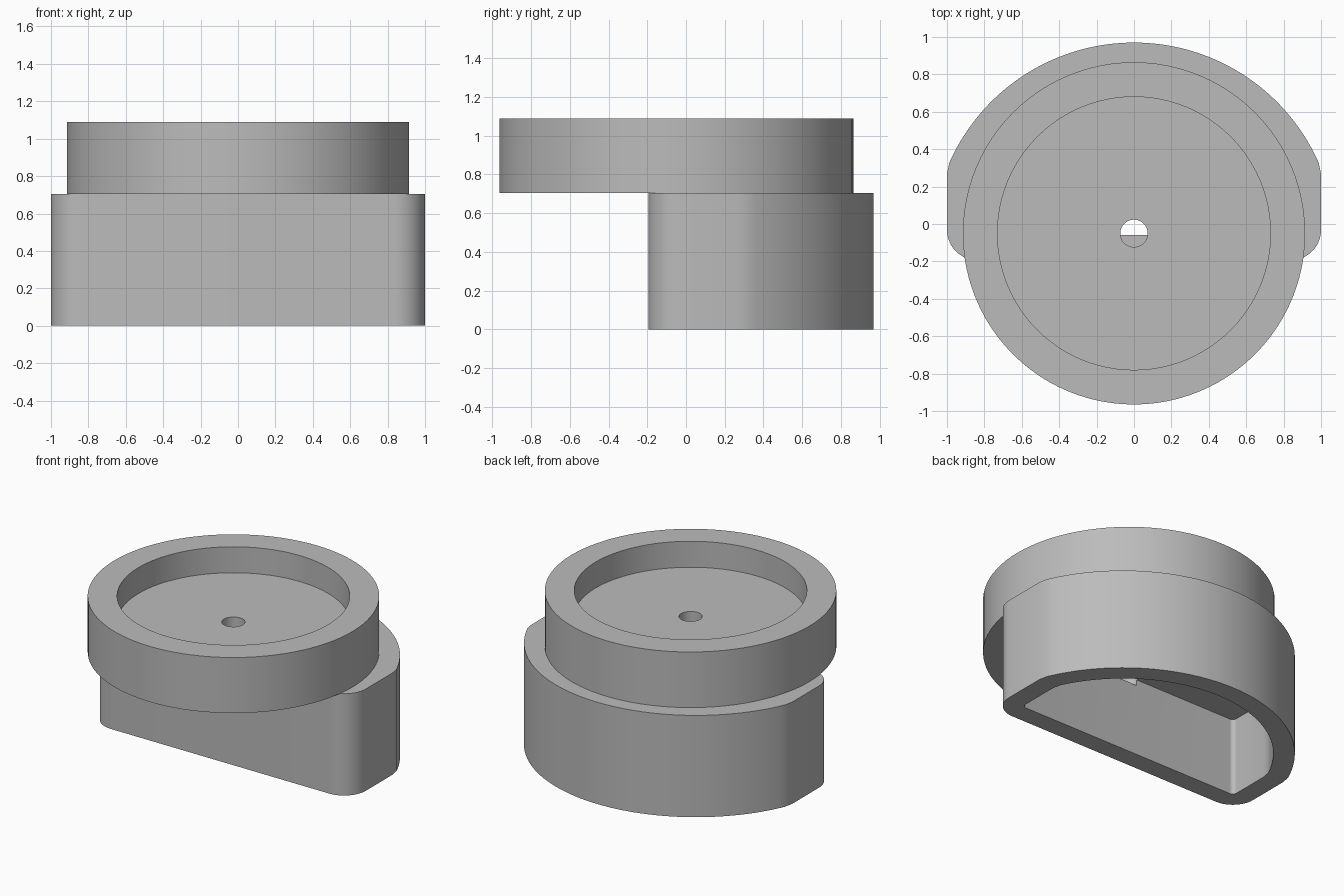
import bpy, bmesh, math

if "Cube" in bpy.data.objects:
    bpy.data.objects.remove(bpy.data.objects["Cube"])

grey = bpy.data.materials.new("plain grey")
grey.diffuse_color = (0.5, 0.5, 0.5, 1)
grey.use_nodes = True
grey.node_tree.nodes["Principled BSDF"].inputs["Base Color"].default_value = grey.diffuse_color
DISC_Y = -0.05      # centre line of the round tray and its hole
WALL = 0.135        # thickness of the housing wall


def make_object(name, bm):
    bmesh.ops.recalc_face_normals(bm, faces=bm.faces[:])
    mesh = bpy.data.meshes.new(name)
    bm.to_mesh(mesh)
    bm.free()
    mesh.materials.append(grey)
    obj = bpy.data.objects.new(name, mesh)
    bpy.context.collection.objects.link(obj)
    return obj


def prism(name, outline, z0, z1):
    bm = bmesh.new()
    face = bm.faces.new([bm.verts.new((x, y, z0)) for x, y in outline])
    top = bmesh.ops.extrude_face_region(bm, geom=[face])["geom"]
    verts = [v for v in top if isinstance(v, bmesh.types.BMVert)]
    bmesh.ops.translate(bm, verts=verts, vec=(0, 0, z1 - z0))
    return make_object(name, bm)


def lathe(name, profile, y, steps=96):
    """Spin a closed (radius, z) profile about a vertical axis."""
    bm = bmesh.new()
    rings = []
    for i in range(steps):
        a = 2 * math.pi * i / steps
        rings.append([bm.verts.new((r * math.cos(a), y + r * math.sin(a), z))
                      for r, z in profile])
    n = len(profile)
    for i in range(steps):
        a, b = rings[i], rings[(i + 1) % steps]
        for j in range(n):
            k = (j + 1) % n
            bm.faces.new((a[j], b[j], b[k], a[k]))
    return make_object(name, bm)


def d_outline(inset):
    """Half-round outline: straight front, rounded corners, bowed back."""
    half, front, fillet = 1 - inset, -0.195 + inset, 0.165 - inset
    radius, cy = 1.08 - inset, -0.11
    right = []
    for i in range(13):                       # front corner
        a = math.radians(-90 + 90 * i / 12)
        right.append((half - fillet + fillet * math.cos(a),
                      front + fillet + fillet * math.sin(a)))
    start = math.acos(half / radius)
    right.append((half, cy + radius * math.sin(start) - 0.03))
    start += 0.03
    for i in range(37):                       # back bow up to the middle
        a = start + (math.pi / 2 - start) * i / 36
        right.append((radius * math.cos(a), cy + radius * math.sin(a)))
    right[-1] = (0, cy + radius)
    return right + [(-x, y) for x, y in reversed(right[:-1])]


def cut(target, cutter):
    mod = target.modifiers.new("cut", "BOOLEAN")
    mod.operation, mod.solver, mod.object = "DIFFERENCE", "EXACT", cutter
    bpy.context.view_layer.objects.active = target
    bpy.ops.object.modifier_apply(modifier=mod.name)
    bpy.data.objects.remove(cutter)


# Hollow housing, open underneath, with the centre hole through its roof
housing = prism("housing", d_outline(0), 0, 0.705)
cut(housing, prism("cavity_cutter", d_outline(WALL), -0.1, 0.54))
circle = [(0.073 * math.cos(2 * math.pi * i / 48),
           DISC_Y + 0.073 * math.sin(2 * math.pi * i / 48)) for i in range(48)]
cut(housing, prism("hole_cutter", circle, 0.5, 0.8))

# Round tray with recessed floor and centre hole
tray = lathe("round_tray", [(0.073, 0.705), (0.915, 0.705), (0.915, 1.09),
                            (0.73, 1.09), (0.73, 0.91), (0.073, 0.91)], DISC_Y)

# Smooth curved walls, crisp rims
for obj in (housing, tray):
    bpy.ops.object.select_all(action="DESELECT")
    obj.select_set(True)
    bpy.context.view_layer.objects.active = obj
    bpy.ops.object.shade_smooth_by_angle(angle=math.radians(30))
